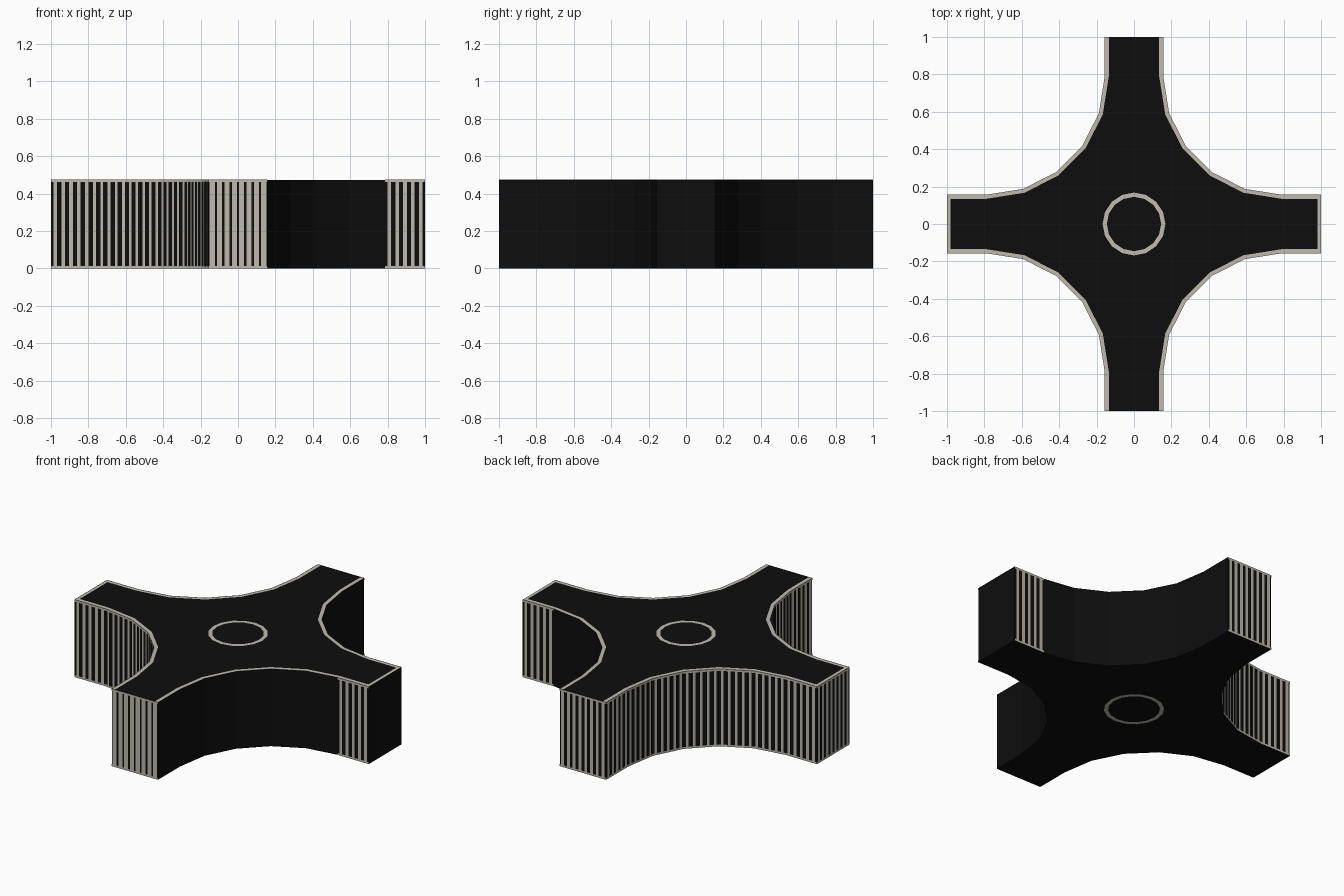
import bpy, bmesh, math
from mathutils import Vector

if "Cube" in bpy.data.objects:
    bpy.data.objects.remove(bpy.data.objects["Cube"])

H, W, C, R = 0.475, 0.157, 0.787, 0.63   # height, arm half width, arc centre, arc radius
E = 0.0015                               # lift of painted plates


def material(name, rgb):
    m = bpy.data.materials.new(name)
    m.diffuse_color = (*rgb, 1)
    m.use_nodes = True
    m.node_tree.nodes["Principled BSDF"].inputs["Base Color"].default_value = m.diffuse_color
    return m


black = material("black", (0.004, 0.004, 0.004))
stone = material("warm grey", (0.52, 0.49, 0.42))


def make(name, bm, mat):
    me = bpy.data.meshes.new(name)
    bm.to_mesh(me)
    bm.free()
    me.materials.append(mat)
    ob = bpy.data.objects.new(name, me)
    bpy.context.collection.objects.link(ob)
    return ob


def quad(bm, pts):
    return bm.faces.new([bm.verts.new(p) for p in pts])


def outline(w, r, ex, ey):
    """Four-armed outline with concave corners, counter-clockwise."""
    pts = []
    for q in range(4):
        quarter = [(9, w)]
        for k in range(6):
            a = math.radians(18 * k)
            quarter.append((C - r * math.sin(a), C - r * math.cos(a)))
        quarter.append((w, 9))
        c, s = [(1, 0), (0, 1), (-1, 0), (0, -1)][q]
        for x, y in quarter:
            px, py = x * c - y * s, x * s + y * c
            pts.append(Vector((max(-ex, min(ex, px)), max(-ey, min(ey, py)), 0)))
    return pts


# solid body
pts = outline(W, R, 1 - E, 1 - E)
bm = bmesh.new()
base = quad(bm, pts)
top = bmesh.ops.extrude_face_region(bm, geom=[base])["geom"]
bmesh.ops.translate(bm, vec=(0, 0, H - E), verts=[v for v in top if isinstance(v, bmesh.types.BMVert)])
bmesh.ops.recalc_face_normals(bm, faces=bm.faces)
make("cross_body", bm, black)

# pale border along the top edge
inner = outline(W - 0.022, R + 0.022, 0.98, 1 - E)
bm = bmesh.new()
n = len(pts)
for i in range(n):
    j = (i + 1) % n
    if (pts[i] - inner[i]).length + (pts[j] - inner[j]).length > 0.01:
        f = quad(bm, [Vector((p.x, p.y, H)) for p in (pts[i], pts[j], inner[j], inner[i])])
bmesh.ops.recalc_face_normals(bm, faces=bm.faces)
for f in bm.faces:
    if f.normal.z < 0:
        f.normal_flip()
make("top_border", bm, stone)


# pale rings on top and underside
def ring(name, z, up):
    bm = bmesh.new()
    k = 16
    for i in range(k):
        a, b = [2 * math.pi * t / k for t in (i, i + 1)]
        p = [Vector((r * math.cos(t), r * math.sin(t), z))
             for r, t in ((0.145, a), (0.168, a), (0.168, b), (0.145, b))]
        quad(bm, p if up else p[::-1])
    make(name, bm, stone)


ring("top_ring", H, True)
ring("bottom_ring", -E, False)


def pale_share(mid, nrm):
    """Share of a wall covered by pale stripes, by direction."""
    if abs(nrm.y) > 0.99 and abs(mid.y) > 0.9:      # end faces, front and back
        return 0.7 if mid.y < 0 else 0.5
    if nrm.x > 0.99:                                # right-facing walls
        return 0
    if nrm.x < -0.99:                               # left-facing walls
        return 0.5
    if abs(nrm.y) > 0.99:                           # sides of the x arms
        return 0.45
    return 0.38 if mid.x < 0 else 0                 # concave corners


# pale wall stripes with thin rims above and below
bm = bmesh.new()
for i in range(n):
    a, b = pts[i], pts[(i + 1) % n]
    d = b - a
    nrm = Vector((d.y, -d.x, 0)).normalized()
    share = pale_share((a + b) / 2, nrm)
    if not share:
        continue
    count = max(3, round(d.length / 0.04))

    def plate(u0, u1, z0, z1):
        p, q = a + d * u0 + nrm * E, a + d * u1 + nrm * E
        quad(bm, [(p.x, p.y, z0), (q.x, q.y, z0), (q.x, q.y, z1), (p.x, p.y, z1)])

    plate(0, 1, 0, 0.012)
    plate(0, 1, H - 0.012, H)
    for k in range(count):
        m = (k + 0.5) / count
        h = share / count / 2
        plate(m - h, m + h, 0.012, H - 0.012)
make("wall_stripes", bm, stone)
